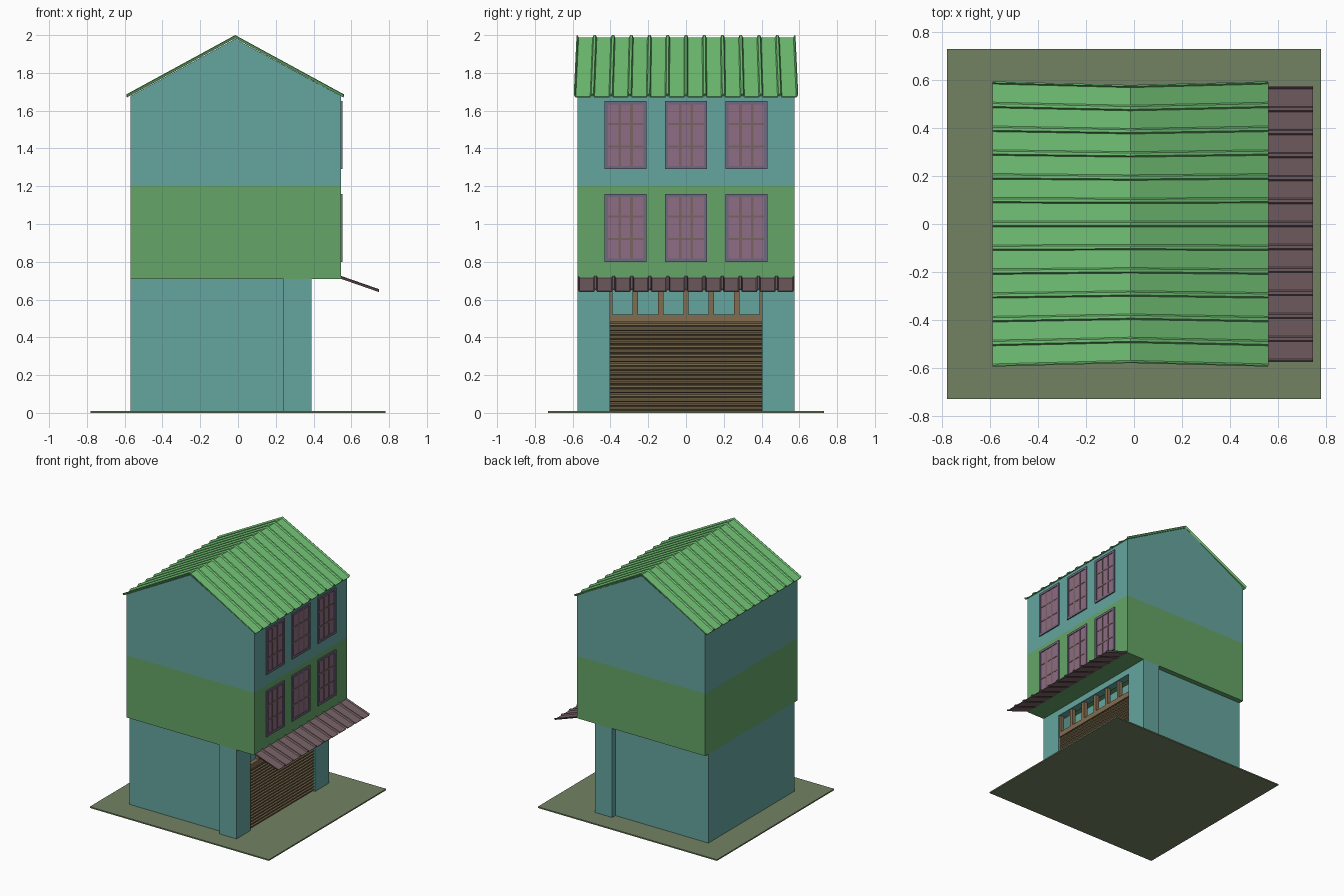
import bpy, bmesh, math

cube = bpy.data.objects.get("Cube")
if cube:
    bpy.data.objects.remove(cube, do_unlink=True)


def material(name, r, g, b):
    lin = [((c / 255 + 0.055) / 1.055) ** 2.4 for c in (r, g, b)] + [1]
    m = bpy.data.materials.new(name)
    m.use_nodes = True
    m.diffuse_color = lin
    m.node_tree.nodes["Principled BSDF"].inputs["Base Color"].default_value = lin
    return m


TEAL = material("teal plaster", 101, 165, 159)
GREEN = material("green plaster", 101, 165, 103)
ROOF = material("roof green", 117, 200, 120)
GROUND = material("olive ground", 114, 130, 98)
AWNING = material("awning mauve", 120, 98, 103)
SHUTTER = material("shutter brown", 122, 106, 76)
WOOD = material("transom brown", 130, 108, 80)
PANE = material("window purple", 142, 108, 132)
FRAME = material("frame slate purple", 112, 104, 128)
BAR = material("glazing bar brown", 122, 100, 98)


def finish(name, bm, mat):
    bmesh.ops.recalc_face_normals(bm, faces=bm.faces)
    mesh = bpy.data.meshes.new(name)
    bm.to_mesh(mesh)
    bm.free()
    mesh.materials.append(mat)
    ob = bpy.data.objects.new(name, mesh)
    bpy.context.collection.objects.link(ob)
    return ob


def prism(name, profile, y0, y1, mat):
    """Extrude an x-z outline along y."""
    bm = bmesh.new()
    face = bm.faces.new([bm.verts.new((x, y0, z)) for x, z in profile])
    ext = bmesh.ops.extrude_face_region(bm, geom=[face])["geom"]
    bmesh.ops.translate(bm, vec=(0, y1 - y0, 0),
                        verts=[v for v in ext if isinstance(v, bmesh.types.BMVert)])
    return finish(name, bm, mat)


def box(name, x, y, z, mat):
    return prism(name, [(x[0], z[0]), (x[1], z[0]), (x[1], z[1]), (x[0], z[1])], *y, mat)


def seamed_sheet(name, path, panels, seam, height, mat):
    """Thin sheet with raised seams running along a path of (x, z, half width)."""
    section = []
    for i in range(panels + 1):
        c = -1 + 2 * i / panels
        for off, h in ((-seam, 0), (-seam / 2, height), (seam / 2, height), (seam, 0)):
            if -1 <= c + off <= 1:
                section.append((c + off, h))
    bm = bmesh.new()
    rows = [[bm.verts.new((x, s * half, z + h)) for s, h in section] for x, z, half in path]
    for a, b in zip(rows, rows[1:]):
        for j in range(len(section) - 1):
            bm.faces.new((a[j], b[j], b[j + 1], a[j + 1]))
    ob = finish(name, bm, mat)
    if ob.data.polygons[0].normal.z < 0:
        ob.data.flip_normals()
    solid = ob.modifiers.new("thickness", "SOLIDIFY")
    solid.thickness = 0.006
    solid.offset = -1
    return ob


# Ground and storeys
WALL_X = (-0.57, 0.545)
HALF = 0.575
box("ground_slab", (-0.78, 0.78), (-0.73, 0.73), (0, 0.01), GROUND)
box("lower_storey", (-0.57, 0.24), (-0.535, 0.535), (0.01, 0.71), TEAL)
box("middle_storey", WALL_X, (-HALF, HALF), (0.71, 1.2), GREEN)
prism("upper_storey", [(-0.57, 1.2), (0.545, 1.2), (0.545, 1.677), (-0.015, 1.98), (-0.57, 1.677)],
      -HALF, HALF, TEAL)

# Shopfront pillars and lintel
for side, name in ((-1, "right_pillar"), (1, "left_pillar")):
    box(name, (0.24, 0.39), sorted((side * 0.403, side * HALF)), (0.01, 0.71), TEAL)
box("shop_lintel", (0.33, 0.39), (-0.403, 0.403), (0.66, 0.71), TEAL)

# Rolling shutter with ribbed slats
SLATS, BOTTOM, TOP = 20, 0.01, 0.48
pitch = (TOP - BOTTOM) / SLATS
outline = [(0.355, TOP), (0.355, BOTTOM)]
for i in range(SLATS):
    for t, bulge in ((0, 0), (0.3, 0.008), (0.7, 0.008)):
        outline.append((0.37 + bulge, BOTTOM + pitch * (i + t)))
outline.append((0.37, TOP))
prism("rolling_shutter", outline, -0.403, 0.403, SHUTTER)

# Transom above the shutter
box("transom_sill", (0.35, 0.382), (-0.403, 0.403), (0.48, 0.52), WOOD)
for i in range(7):
    y = -0.403 + 0.806 * i / 6
    box("transom_post", (0.35, 0.38), (max(y - 0.014, -0.403), min(y + 0.014, 0.403)),
        (0.52, 0.66), WOOD)


# Windows: pane, glazing bars, surrounding frame
def window(yc, z0, w=0.112, h=0.36, f=0.018):
    x, z1 = WALL_X[1], z0 + h
    box("window_pane", (x, x + 0.003), (yc - w, yc + w), (z0, z1), PANE)
    for k in (-1, 1):
        y = yc + k * (w - f) / 3
        box("glazing_bar_upright", (x, x + 0.006), (y - 0.007, y + 0.007), (z0, z1), BAR)
        z = (z0 + z1) / 2 + k * h / 6
        box("glazing_bar_cross", (x, x + 0.0055), (yc - w, yc + w), (z - 0.006, z + 0.006), BAR)
        y0, y1 = sorted((yc + k * w, yc + k * (w - f)))
        box("window_frame_side", (x, x + 0.009), (y0, y1), (z0, z1), FRAME)
    for z in (z0, z1 - f):
        box("window_frame_rail", (x, x + 0.009), (yc - w + f, yc + w - f), (z, z + f), FRAME)


for z0 in (0.80, 1.29):
    for yc in (-0.32, 0, 0.32):
        window(yc, z0)

# Seamed metal roof and awning
seamed_sheet("roof", [(-0.59, 1.675, 0.595), (-0.015, 1.988, 0.58), (0.56, 1.675, 0.595)],
             12, 0.02, 0.012, ROOF)
seamed_sheet("awning", [(0.54, 0.717, HALF), (0.747, 0.645, HALF)], 12, 0.02, 0.01, AWNING)
